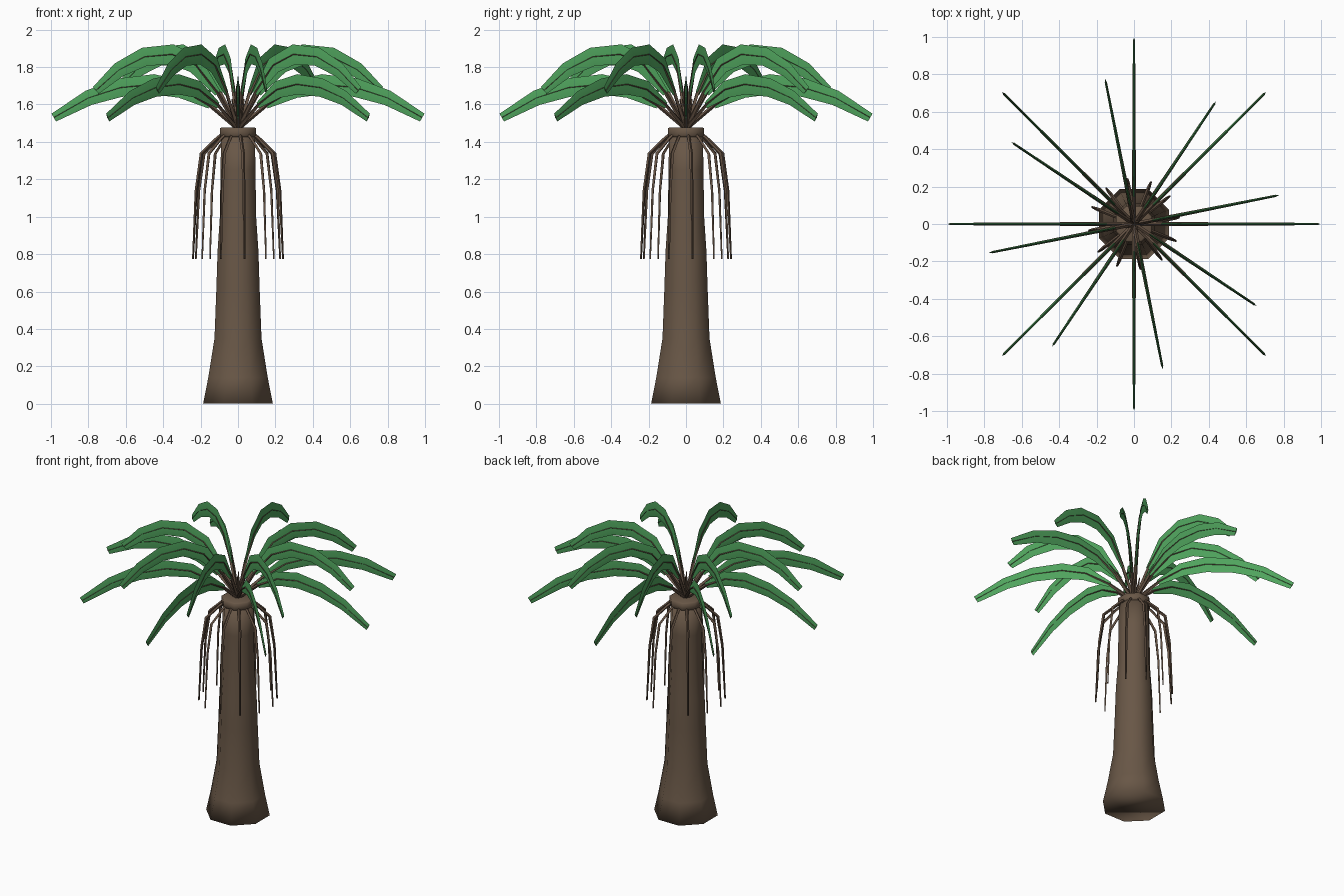
import bpy, bmesh, math
from mathutils import Vector

if "Cube" in bpy.data.objects:
    bpy.data.objects.remove(bpy.data.objects["Cube"])


def material(name, rgb):
    m = bpy.data.materials.new(name)
    m.diffuse_color = (*rgb, 1)
    m.use_nodes = True
    m.node_tree.nodes["Principled BSDF"].inputs["Base Color"].default_value = m.diffuse_color
    return m


BARK = material("bark", (0.14, 0.095, 0.062))
STEM = material("stem", (0.13, 0.085, 0.057))
LEAF = material("leaf", (0.08, 0.37, 0.11))


def skin(name, rings, mat, smooth):
    """Closed mesh through a list of equal-sized vertex rings."""
    bm = bmesh.new()
    loops = [[bm.verts.new(p) for p in ring] for ring in rings]
    n = len(loops[0])
    for a, b in zip(loops, loops[1:]):
        for i in range(n):
            j = (i + 1) % n
            bm.faces.new((a[i], a[j], b[j], b[i]))
    bm.faces.new(loops[0][::-1])
    bm.faces.new(loops[-1])
    bmesh.ops.recalc_face_normals(bm, faces=bm.faces)
    me = bpy.data.meshes.new(name)
    bm.to_mesh(me)
    bm.free()
    me.materials.append(mat)
    ob = bpy.data.objects.new(name, me)
    bpy.context.collection.objects.link(ob)
    bpy.ops.object.select_all(action='DESELECT')
    ob.select_set(True)
    bpy.context.view_layer.objects.active = ob
    bpy.ops.object.shade_smooth_by_angle(angle=math.radians(smooth))
    return ob


def sweep(name, path, heights, sides, angle, mat):
    """Diamond section along a path (radius, z) in the vertical plane at angle."""
    out = Vector((math.cos(angle), math.sin(angle), 0))
    lat = Vector((-out.y, out.x, 0))
    up = Vector((0, 0, 1))
    rings = []
    for k, (r, z) in enumerate(path):
        p, q = path[max(k - 1, 0)], path[min(k + 1, len(path) - 1)]
        t = (out * (q[0] - p[0]) + up * (q[1] - p[1])).normalized()
        n = lat.cross(t)
        c = out * r + up * z
        h, s = heights[k], sides[k]
        rings.append([c + n * h, c + lat * s, c - n * h, c - lat * s])
    return skin(name, rings, mat, 40)


# trunk and crown collar, eight sided
profile = [(0.202, 0), (0.172, 0.14), (0.136, 0.35), (0.125, 0.62),
           (0.118, 0.82), (0.105, 1.0), (0.101, 1.25), (0.098, 1.43)]
collar = [(0.098, 1.425), (0.105, 1.435), (0.105, 1.472), (0.095, 1.478)]
for name, prof in (("trunk", profile), ("crown_collar", collar)):
    skin(name, [[(r * math.cos(math.pi / 8 + i * math.pi / 4),
                  r * math.sin(math.pi / 8 + i * math.pi / 4), z)
                 for i in range(8)] for r, z in prof], BARK, 120)

# two whorls of arching fronds, each a vertical blade with a midrib
low = [(0, 1.47), (0.15, 1.595), (0.3, 1.68), (0.45, 1.708),
       (0.63, 1.69), (0.8, 1.635), (0.985, 1.53)]
high = [(0, 1.47), (0.11, 1.66), (0.23, 1.81), (0.36, 1.868),
        (0.51, 1.855), (0.65, 1.785), (0.775, 1.675)]
blade_h = [0.018, 0.047, 0.054, 0.05, 0.041, 0.024]
for label, path, start in (("lower", low, 0), ("upper", high, 11.25)):
    for k in range(8):
        a = math.radians(start + 45 * k)
        sweep(f"{label}_frond_blade_{k}", path[1:], blade_h,
              [0.006] * 5 + [0.004], a, LEAF)
        sweep(f"{label}_frond_stem_{k}", path,
              [0.012, 0.010, 0.008, 0.007, 0.006, 0.005, 0.004],
              [0.012, 0.011, 0.010, 0.009, 0.008, 0.007, 0.006], a, STEM)

# dead stalks hanging below the crown
dead = [(0.07, 1.45), (0.11, 1.422), (0.197, 1.338), (0.226, 1.14), (0.243, 0.775)]
for k in range(12):
    w = [0.009, 0.009, 0.010, 0.008, 0.005]
    sweep(f"dead_stalk_{k}", dead, w, w, math.radians(8 + 30 * k), STEM)

# young spears in the heart of the crown
for k in range(4):
    w = [0.009, 0.008, 0.003]
    sweep(f"young_spear_{k}", [(0.01, 1.47), (0.022, 1.55), (0.038, 1.63)],
          w, w, math.radians(30 + 90 * k), STEM)
